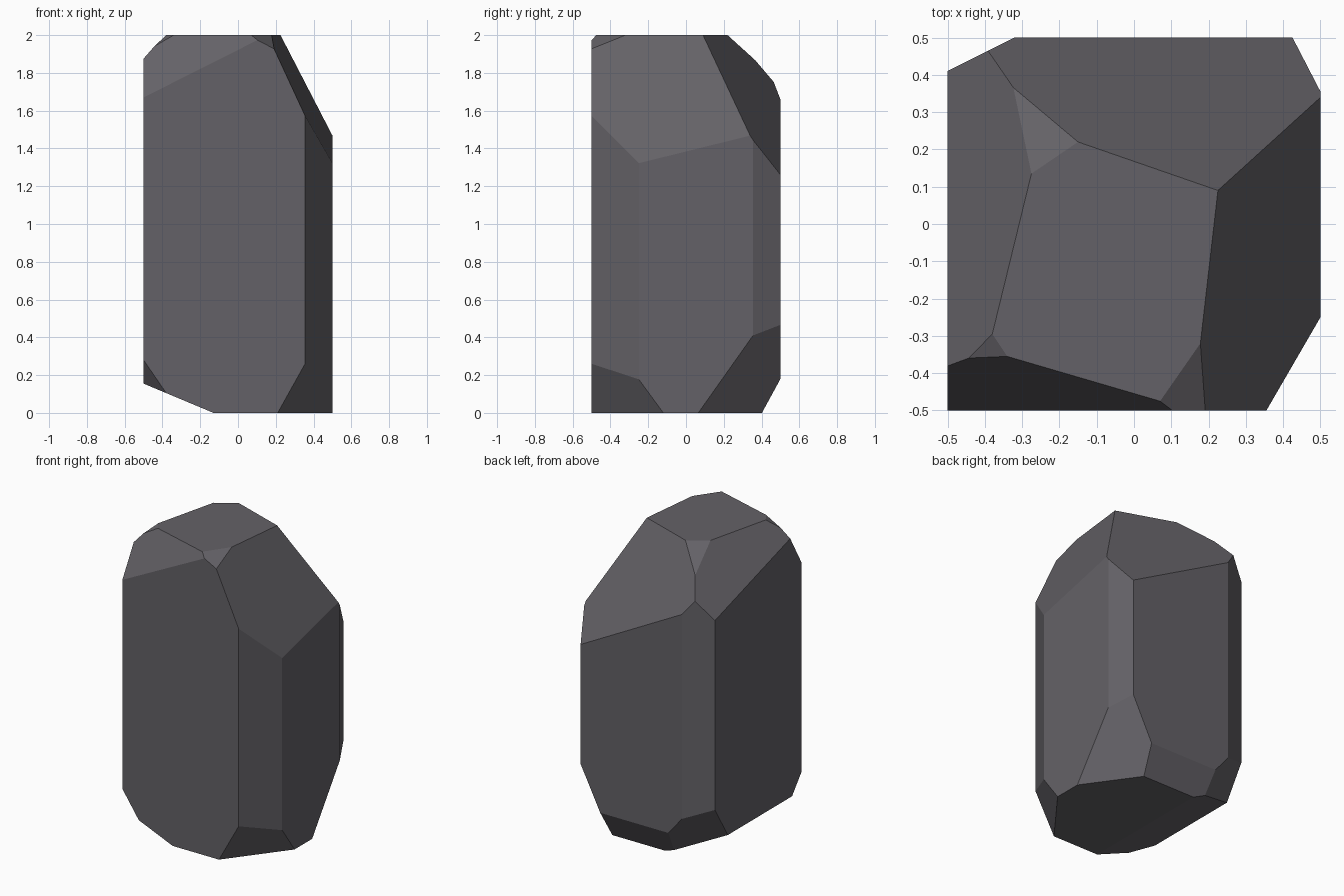
import bpy, bmesh
from mathutils import Vector

# Cutting planes, each given by three points on the facet
CUTS = [
    # upright corner chamfers
    ((0.355, -0.5, 0), (0.5, -0.25, 0), (0.5, -0.25, 1)),
    ((0.5, 0.355, 0), (0.425, 0.5, 0), (0.425, 0.5, 1)),
    ((-0.5, 0.41, 0), (-0.32, 0.5, 0), (-0.32, 0.5, 1)),
    # large upper slopes: right, back, left, front
    ((0.225, 0.09, 2), (0.178, -0.32, 2), (0.5, -0.25, 1.322)),
    ((0.225, 0.09, 2), (-0.15, 0.22, 2), (0.5, 0.335, 1.475)),
    ((-0.275, 0.135, 2), (-0.38, -0.295, 2), (-0.5, -0.38, 1.875)),
    ((-0.34, -0.355, 2), (0.07, -0.475, 2), (-0.5, -0.5, 1.67)),
    # small upper corner facets
    ((-0.32, 0.37, 1.867), (-0.15, 0.22, 2), (-0.275, 0.135, 2)),
    ((-0.44, -0.36, 1.942), (-0.38, -0.295, 2), (-0.34, -0.355, 2)),
    ((0.178, -0.32, 2), (0.07, -0.475, 2), (0.19, -0.5, 1.928)),
    # lower facets: front right, back right, back, left, front left, back left
    ((0.21, -0.5, 0), (0.5, -0.12, 0), (0.355, -0.5, 0.26)),
    ((0.5, 0.065, 0), (0.26, 0.402, 0), (0.5, 0.355, 0.41)),
    ((0.26, 0.402, 0), (-0.13, 0.402, 0), (0, 0.5, 0.18)),
    ((-0.13, -0.5, 0), (-0.13, 0.4, 0), (-0.5, 0, 0.155)),
    ((-0.5, -0.5, 0.28), (-0.38, -0.5, 0.105), (-0.5, -0.4, 0.155)),
    ((-0.5, 0.275, 0.155), (-0.5, 0.41, 0.373), (-0.32, 0.5, 0.30)),
]
CENTRE = Vector((0, 0, 1))


def cut(bm, points):
    """Slice off the side away from the centre and cap the hole."""
    a, b, c = (Vector(p) for p in points)
    n = (b - a).cross(c - a).normalized()
    if n.dot(CENTRE - a) > 0:
        n = -n
    bmesh.ops.bisect_plane(bm, geom=bm.verts[:] + bm.edges[:] + bm.faces[:],
                           dist=1e-5, plane_co=a, plane_no=n, clear_outer=True)
    bmesh.ops.holes_fill(bm, edges=[e for e in bm.edges if e.is_boundary], sides=0)


# Block carved into a faceted stone
bm = bmesh.new()
bmesh.ops.create_cube(bm, size=1)
for v in bm.verts:
    v.co = Vector((v.co.x, v.co.y, v.co.z * 2 + 1))
for points in CUTS:
    cut(bm, points)
bmesh.ops.recalc_face_normals(bm, faces=bm.faces[:])

mesh = bpy.data.meshes.new("stone")
bm.to_mesh(mesh)
bm.free()
stone = bpy.data.objects.new("stone", mesh)
bpy.context.collection.objects.link(stone)

# Dark grey stone colour
grey = bpy.data.materials.new("dark grey stone")
grey.diffuse_color = (0.127, 0.121, 0.135, 1)
mesh.materials.append(grey)
